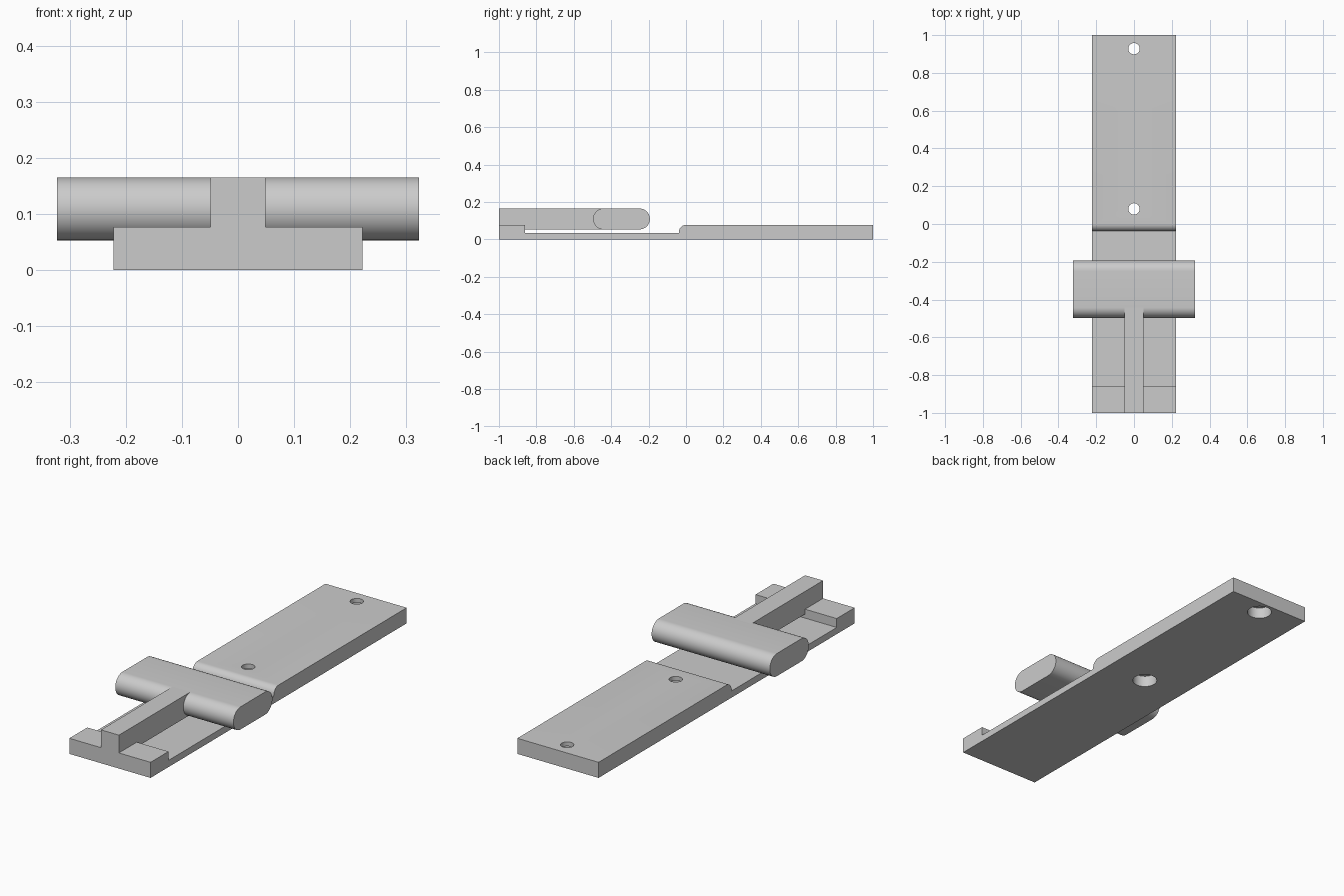
import bpy, bmesh
from math import pi, sin, cos, radians

if "Cube" in bpy.data.objects:
    bpy.data.objects.remove(bpy.data.objects["Cube"])


def arc(cy, cz, r, a0, a1, n):
    """Points of an arc in the YZ plane, angles in degrees."""
    angles = [radians(a0 + (a1 - a0) * i / n) for i in range(n + 1)]
    return [(cy + r * cos(a), cz + r * sin(a)) for a in angles]


def extrude_profile(name, points, half_width):
    """Extrude a YZ profile symmetrically along X."""
    bm = bmesh.new()
    face = bm.faces.new([bm.verts.new((-half_width, y, z)) for y, z in points])
    ext = bmesh.ops.extrude_face_region(bm, geom=[face], use_keep_orig=True)
    moved = [v for v in ext["geom"] if isinstance(v, bmesh.types.BMVert)]
    bmesh.ops.translate(bm, verts=moved, vec=(2 * half_width, 0, 0))
    bmesh.ops.recalc_face_normals(bm, faces=bm.faces)
    mesh = bpy.data.meshes.new(name)
    bm.to_mesh(mesh)
    bm.free()
    obj = bpy.data.objects.new(name, mesh)
    bpy.context.collection.objects.link(obj)
    return obj


def activate(obj):
    bpy.ops.object.select_all(action='DESELECT')
    obj.select_set(True)
    bpy.context.view_layer.objects.active = obj


def drill(obj, y, radius, z0, z1):
    """Cut a vertical round hole between z0 and z1."""
    bpy.ops.mesh.primitive_cylinder_add(vertices=48, radius=radius, depth=z1 - z0,
                                        location=(0, y, (z0 + z1) / 2))
    cutter = bpy.context.object
    cutter.name = "hole_cutter"
    cutter.hide_render = True
    mod = obj.modifiers.new("hole", 'BOOLEAN')
    mod.operation = 'DIFFERENCE'
    mod.solver = 'EXACT'
    mod.object = cutter
    activate(obj)
    bpy.ops.object.modifier_apply(modifier=mod.name)
    bpy.data.objects.remove(cutter)


TOP, THIN = 0.077, 0.033          # base heights
LOW, HIGH = 0.053, 0.165          # bar heights
R = (HIGH - LOW) / 2
MID = (HIGH + LOW) / 2
FRONT, BACK = -0.497, -0.193      # crossbar extent in y

# Base plate: raised end block, thin middle, thick rear with rounded step
base = extrude_profile("base_plate", [
    (-1, 0), (1, 0), (1, TOP),
    *arc(0.0, TOP - 0.038, 0.038, 90, 180, 10),
    (-0.038, THIN), (-0.86, THIN), (-0.86, TOP), (-1, TOP)], 0.222)

# Screw holes: narrow through hole, wide counterbore underneath
for y in (0.08, 0.928):
    drill(base, y, 0.03, -0.1, 0.2)
    drill(base, y, 0.057, -0.1, 0.056)

# Stem: rests on the end block, hovers above the thin middle
stem = extrude_profile("stem", [
    (-1, TOP), (-0.86, TOP), (-0.86, LOW), (FRONT + R, LOW),
    (FRONT + R, HIGH), (-1, HIGH)], 0.049)

# Crossbar with rounded front and back edges
crossbar = extrude_profile("crossbar", [
    *arc(BACK - R, MID, R, -90, 90, 24),
    *arc(FRONT + R, MID, R, 90, 270, 24)], 0.323)

for obj in (base, stem, crossbar):
    activate(obj)
    bpy.ops.object.shade_smooth_by_angle(angle=radians(30))
